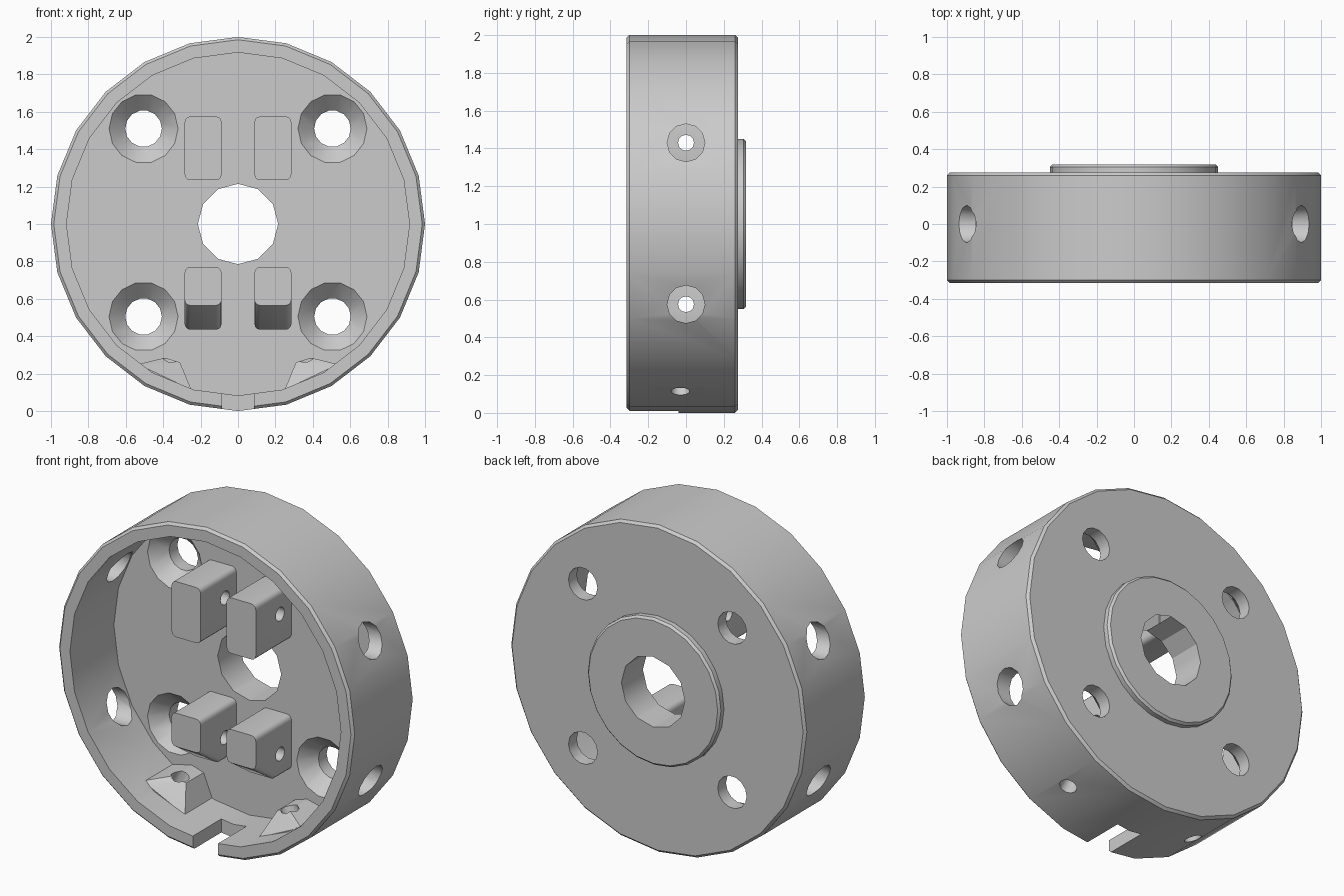
import bpy, bmesh
from math import sin, cos, pi, radians
from mathutils import Vector

if "Cube" in bpy.data.objects:
    bpy.data.objects.remove(bpy.data.objects["Cube"])


def finish(name, bm):
    bmesh.ops.recalc_face_normals(bm, faces=bm.faces[:])
    me = bpy.data.meshes.new(name)
    bm.to_mesh(me)
    bm.free()
    ob = bpy.data.objects.new(name, me)
    bpy.context.collection.objects.link(ob)
    return ob


def lathe(name, profile, segs, x=0.0, z=1.0):
    """Revolve (radius, y) points, axis end to axis end, about a y-parallel axis."""
    bm = bmesh.new()
    rings = []
    for r, y in profile:
        if r == 0:
            rings.append([bm.verts.new((x, y, z))] * segs)
        else:
            rings.append([bm.verts.new((x + r * cos(2 * pi * i / segs), y,
                                        z + r * sin(2 * pi * i / segs))) for i in range(segs)])
    for a, b in zip(rings, rings[1:]):
        for i in range(segs):
            j = (i + 1) % segs
            bm.faces.new(dict.fromkeys((a[i], a[j], b[j], b[i])))
    return finish(name, bm)


def hull(name, points):
    bm = bmesh.new()
    for p in points:
        bm.verts.new(p)
    res = bmesh.ops.convex_hull(bm, input=bm.verts[:])
    loose = [v for v in bm.verts if not v.link_faces]
    bmesh.ops.delete(bm, geom=loose, context='VERTS')
    bmesh.ops.dissolve_limit(bm, angle_limit=radians(1), verts=bm.verts[:], edges=bm.edges[:])
    return finish(name, bm)


def rod(a, b, r, segs=12):
    a, b = Vector(a), Vector(b)
    bm = bmesh.new()
    bmesh.ops.create_cone(bm, cap_ends=True, segments=segs, radius1=r, radius2=r,
                          depth=(b - a).length)
    ob = finish("drill", bm)
    ob.rotation_euler = (b - a).to_track_quat('Z', 'Y').to_euler()
    ob.location = (a + b) / 2
    return ob


def combine(target, other, op='DIFFERENCE'):
    other.hide_render = True
    mod = target.modifiers.new("bool", 'BOOLEAN')
    mod.operation, mod.solver, mod.object = op, 'EXACT', other
    bpy.context.view_layer.update()
    bpy.context.view_layer.objects.active = target
    bpy.ops.object.modifier_apply(modifier=mod.name)
    bpy.data.objects.remove(other)


def smooth(ob):
    bpy.ops.object.select_all(action='DESELECT')
    ob.select_set(True)
    bpy.context.view_layer.objects.active = ob
    bpy.ops.object.shade_smooth_by_angle(angle=radians(35))


FLOOR = 0.11

# Cup-shaped housing with rear boss
housing = lathe("housing", [(0, 0.318), (0.437, 0.318), (0.45, 0.305), (0.45, 0.275),
                            (0.985, 0.275), (1, 0.26), (1, -0.3), (0.985, -0.315),
                            (0.917, -0.315), (0.917, FLOOR), (0, FLOOR)], 24)

# Screw pads on the lower inner wall, with radial holes
a = radians(27)
for s in (-1, 1):
    base = [(0.25, 0.08), (0.42, 0.13), (0.57, 0.22), (0.535, 0.25), (0.25, 0.115)]
    top = [(0.39, 0.285), (0.31, 0.26)]
    pts = [(s * x, 0.15, z) for x, z in base + top]
    pts += [(s * x, -0.155, z) for x, z in base]
    pts += [(s * x, -0.06, z) for x, z in top]
    combine(housing, hull("screw_pad", pts), 'UNION')
for s in (-1, 1):
    combine(housing, rod((s * 0.7 * sin(a), -0.03, 1 - 0.7 * cos(a)),
                         (s * 1.1 * sin(a), -0.03, 1 - 1.1 * cos(a)), 0.05))

# Centre bore
combine(housing, lathe("bore", [(0, -0.1), (0.215, -0.1), (0.215, 0.5), (0, 0.5)], 12))

# Countersunk mounting holes
for x in (-0.505, 0.505):
    for z in (0.505, 1.51):
        combine(housing, lathe("countersink", [(0, FLOOR - 0.02), (0.205, FLOOR - 0.02),
                                               (0.098, FLOOR + 0.085), (0.098, 0.4), (0, 0.4)],
                               14, x, z))

# Side access holes
for z in (0.575, 1.43):
    for s in (-1, 1):
        combine(housing, rod((s * 0.6, 0, z), (s * 1.2, 0, z), 0.1))

# Cable notch in the bottom rim
combine(housing, hull("notch", [(x, y, z) for x in (-0.085, 0.085)
                                for y in (-0.5, -0.04) for z in (-0.1, 0.2)]))
smooth(housing)


def outline(x0, x1, z0, z1, y, r=0.03):
    """Rounded rectangle in the xz plane."""
    pts = []
    for cx, cz, q in ((x1 - r, z1 - r, 0), (x0 + r, z1 - r, 1),
                      (x0 + r, z0 + r, 2), (x1 - r, z0 + r, 3)):
        for k in range(4):
            t = (q + k / 3) * pi / 2
            pts.append((cx + r * cos(t), y, cz + r * sin(t)))
    return pts


# Terminal blocks with cross holes; the lower pair has a sloped underside
for row, z0, zf, z1, zh in (("upper", 1.235, 1.235, 1.575, 1.43), ("lower", 0.435, 0.565, 0.77, 0.575)):
    for side, x0, x1 in (("left", -0.285, -0.088), ("right", 0.088, 0.285)):
        pts = outline(x0, x1, zf, z1, -0.235) + outline(x0, x1, z0, z1, FLOOR + 0.01)
        if zf != z0:
            pts += outline(x0, x1, z0, z1, -0.045)
        block = hull(f"{row}_block_{side}", pts)
        combine(block, rod((x0 - 0.1, 0, zh), (x1 + 0.1, 0, zh), 0.042))
        smooth(block)
